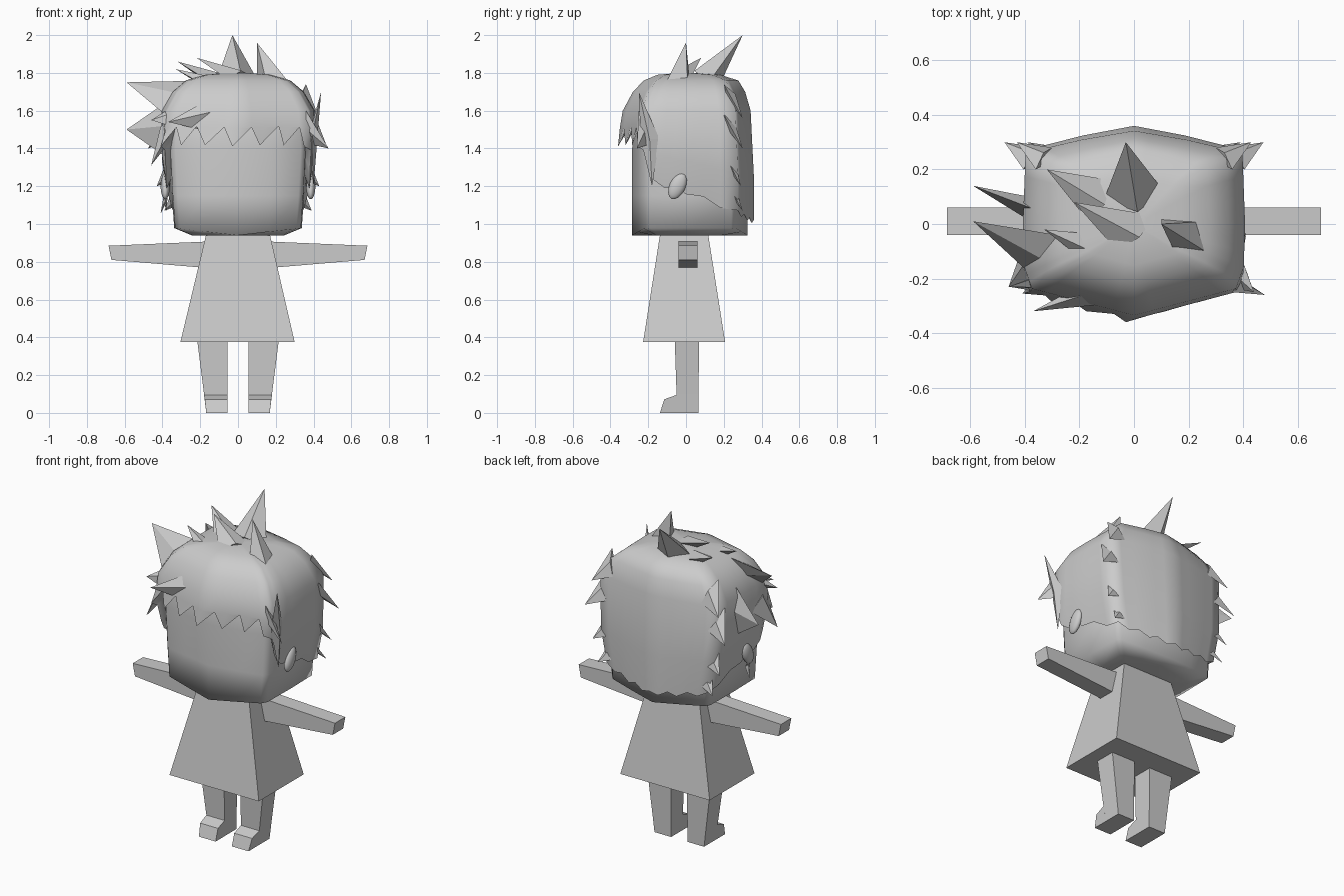
import bpy, bmesh, math
from mathutils import Vector

cube = bpy.data.objects.get("Cube")
if cube:
    bpy.data.objects.remove(cube, do_unlink=True)

grey = bpy.data.materials.new("plain_grey")
grey.use_nodes = True
grey.diffuse_color = (0.6, 0.6, 0.6, 1)
grey.node_tree.nodes["Principled BSDF"].inputs["Base Color"].default_value = (0.6, 0.6, 0.6, 1)


def finish(name, bm, smooth=None):
    bmesh.ops.recalc_face_normals(bm, faces=bm.faces)
    me = bpy.data.meshes.new(name)
    bm.to_mesh(me)
    bm.free()
    me.materials.append(grey)
    ob = bpy.data.objects.new(name, me)
    bpy.context.collection.objects.link(ob)
    if smooth:
        bpy.ops.object.select_all(action='DESELECT')
        bpy.context.view_layer.objects.active = ob
        ob.select_set(True)
        bpy.ops.object.shade_smooth_by_angle(angle=math.radians(smooth))
    return ob


def loft(name, rings, smooth=None):
    """Bridge equal-length closed rings and cap both ends."""
    bm = bmesh.new()
    loops = [[bm.verts.new(p) for p in r] for r in rings]
    n = len(loops[0])
    for lo, hi in zip(loops, loops[1:]):
        for i in range(n):
            j = (i + 1) % n
            bm.faces.new((lo[i], lo[j], hi[j], hi[i]))
    bm.faces.new(loops[0][::-1])
    bm.faces.new(loops[-1])
    return finish(name, bm, smooth)


def rect(x0, x1, y0, y1, z):
    return [(x0, y0, z), (x1, y0, z), (x1, y1, z), (x0, y1, z)]


def mirrored(half):
    """Close a half outline, running front to back on +x, across x = 0."""
    return half + [(-p[0],) + tuple(p[1:]) for p in half[-2:0:-1]]


def interp(table, z):
    for a, b in zip(table, table[1:]):
        if z <= b[0]:
            t = max(0, (z - a[0]) / (b[0] - a[0]))
            return [u + (v - u) * t for u, v in zip(a[1:], b[1:])]
    return table[-1][1:]


# Dress
loft("dress", [rect(-.305, .30, -.227, .207, .375), rect(-.165, .165, -.135, .115, .96)])

# Arms and legs, one per side
for side, s in (("left", 1), ("right", -1)):
    loft(side + "_arm", [
        [(s * .14, -.04, .765), (s * .14, .06, .765), (s * .14, .06, .908), (s * .14, -.04, .908)],
        [(s * .67, -.04, .81), (s * .67, .06, .81), (s * .685, .06, .885), (s * .685, -.04, .885)]])
    loft(side + "_leg", [rect(s * .055, s * .168, -.05, .065, 0),
                         rect(s * .055, s * .18, -.05, .066, .1),
                         rect(s * .055, s * .218, -.06, .07, .40)])
    # Toe wedge in front of the leg
    loft(side + "_foot", [rect(s * .055, s * .168, -.138, -.045, 0),
                          [(s * .055, -.115, .072), (s * .176, -.115, .072),
                           (s * .18, -.045, .097), (s * .055, -.045, .097)]])

# Head: smooth six-sided block with a shallow V along the chin
plan = mirrored([(0, -.285), (.17, -.253), (.32, -.222), (.345, -.19), (.35, .03),
                 (.345, .24), (.32, .265), (.17, .295), (0, .325)])
rings = [[(x * k, y * k, .94) for x, y in plan] for k in (.3, .7)]
for z, kx, ky in ((.94, .965, 1), (1.15, 1, 1), (1.4, 1.04, 1), (1.6, 1, .95), (1.7, .75, .7)):
    rings.append([(x * kx, y * ky, z + (.11 * abs(x) if z < 1 else 0)) for x, y in plan])
loft("head", rings, 100)

# Hair shell: outline with rim height, cut into fine columns for a jagged hem
half = [(0, -.36, 1.46), (.22, -.30, 1.47), (.385, -.255, 1.46), (.415, -.17, 1.22),
        (.42, 0, 1.17), (.41, .275, 1.06), (.2, .325, 1.03), (0, .36, 1.01)]
cols = []
for a, b in zip(half, half[1:]):
    for k in range(3):
        cols.append(tuple(u + (v - u) * k / 3 for u, v in zip(a, b)))
cols = mirrored(cols + [half[-1]])
# Height, then width, front depth and back depth
taper = [(1.0, .80, 1.0, 1.0), (1.2, .91, 1.0, 1.0), (1.45, 1.0, 1.0, 1.0),
         (1.6, .97, .93, .95), (1.7, .83, .78, .87), (1.76, .66, .62, .77), (1.79, .42, .42, .5)]


def hair_point(x, y, z, shrink=1):
    kx, front, back = interp(taper, z)
    return (x * kx * shrink, y * (front if y < 0 else back) * shrink, z)


hem = []
for i, (x, y, z) in enumerate(cols):
    fringe = y < -.24
    down = 1 if i % 2 == 0 else -1
    hem.append((x - (.03 if fringe and down > 0 else 0), y, z - down * (.05 if fringe else .012)))
# Inner lip tucked up behind the hem
rings = [[hair_point(x, y, z + .07, .88) for x, y, z in cols]]
rings.append([hair_point(*p) for p in hem])
rings.append([hair_point(x, y, z + (1.58 - z) * .4) for x, y, z in cols])
for z in (1.6, 1.7, 1.76, 1.79):
    rings.append([hair_point(x, y, z) for x, y, _ in cols])
rings.append([(x * .1, y * .1, 1.8) for x, y, _ in cols])
loft("hair", rings, 80)


def spikes(name, items, thick):
    """Four-sided pointed locks given as tip, base corner, base corner."""
    bm = bmesh.new()
    for tip, a, b in items:
        tip, a, b = Vector(tip), Vector(a), Vector(b)
        mid = (a + b) / 2
        n = (b - a).cross(tip - mid).normalized() * thick
        v = [bm.verts.new(p) for p in (a, mid + n, b, mid - n, tip)]
        for i in range(4):
            bm.faces.new((v[i], v[(i + 1) % 4], v[4]))
        bm.faces.new(v[3::-1])
    return finish(name, bm)


# Two upright locks on the crown
spikes("upright_spikes", [
    ((-.03, .30, 2.0), (-.11, .09, 1.77), (.11, .12, 1.75)),
    ((.10, 0, 1.96), (.10, .02, 1.76), (.31, -.13, 1.70))], .08)

# Low locks lying back over the crown
spikes("crown_spikes", [
    ((-.22, .08, 1.88), (-.06, -.10, 1.77), (.08, .03, 1.78)),
    ((-.32, .20, 1.86), (-.16, .00, 1.76), (-.08, .16, 1.77)),
    ((-.33, -.02, 1.82), (-.15, -.16, 1.72), (-.12, -.04, 1.76))], .04)

# Broad locks swept out to one side
spikes("swept_spikes", [
    ((-.59, .01, 1.75), (-.16, -.06, 1.76), (-.34, -.22, 1.54)),
    ((-.59, .14, 1.50), (-.33, .04, 1.68), (-.39, .06, 1.36)),
    ((-.46, -.23, 1.31), (-.34, -.25, 1.54), (-.40, -.06, 1.45)),
    ((-.37, -.32, 1.54), (-.12, -.24, 1.68), (-.20, -.27, 1.50)),
    ((-.46, -.23, 1.55), (-.22, -.15, 1.70), (-.30, -.24, 1.50))], .045)

# Locks beside the face on the other side
spikes("temple_spikes", [
    ((.44, -.25, 1.70), (.39, -.24, 1.45), (.40, -.14, 1.45)),
    ((.40, -.18, 1.20), (.39, -.24, 1.45), (.40, -.14, 1.45)),
    ((.48, -.26, 1.40), (.36, -.25, 1.60), (.39, -.20, 1.42))], .025)

# Flat locks down both back corners
for side, s in (("left", 1), ("right", -1)):
    spikes(side + "_back_spikes", [
        ((s * x, y, z), (s * (x - .07), .20, z + .18), (s * (x - .13), .28, z + .05))
        for x, y, z in ((.43, .30, 1.56), (.475, .30, 1.40), (.43, .29, 1.20), (.39, .30, 1.07))], .025)

# Ears
for side, s in (("left", 1), ("right", -1)):
    bm = bmesh.new()
    bmesh.ops.create_uvsphere(bm, u_segments=12, v_segments=8, radius=1)
    ear = finish(side + "_ear", bm, 60)
    ear.scale = (.025, .042, .074)
    ear.rotation_euler = (-.45, 0, 0)
    ear.location = (s * .385, -.045, 1.20)

# Pointed earring on one ear
spikes("earring", [
    ((-.41, -.03, 1.055), (-.385, -.06, 1.13), (-.385, -.02, 1.13)),
    ((-.38, -.06, 1.07), (-.385, -.07, 1.14), (-.385, -.03, 1.14))], .012)
